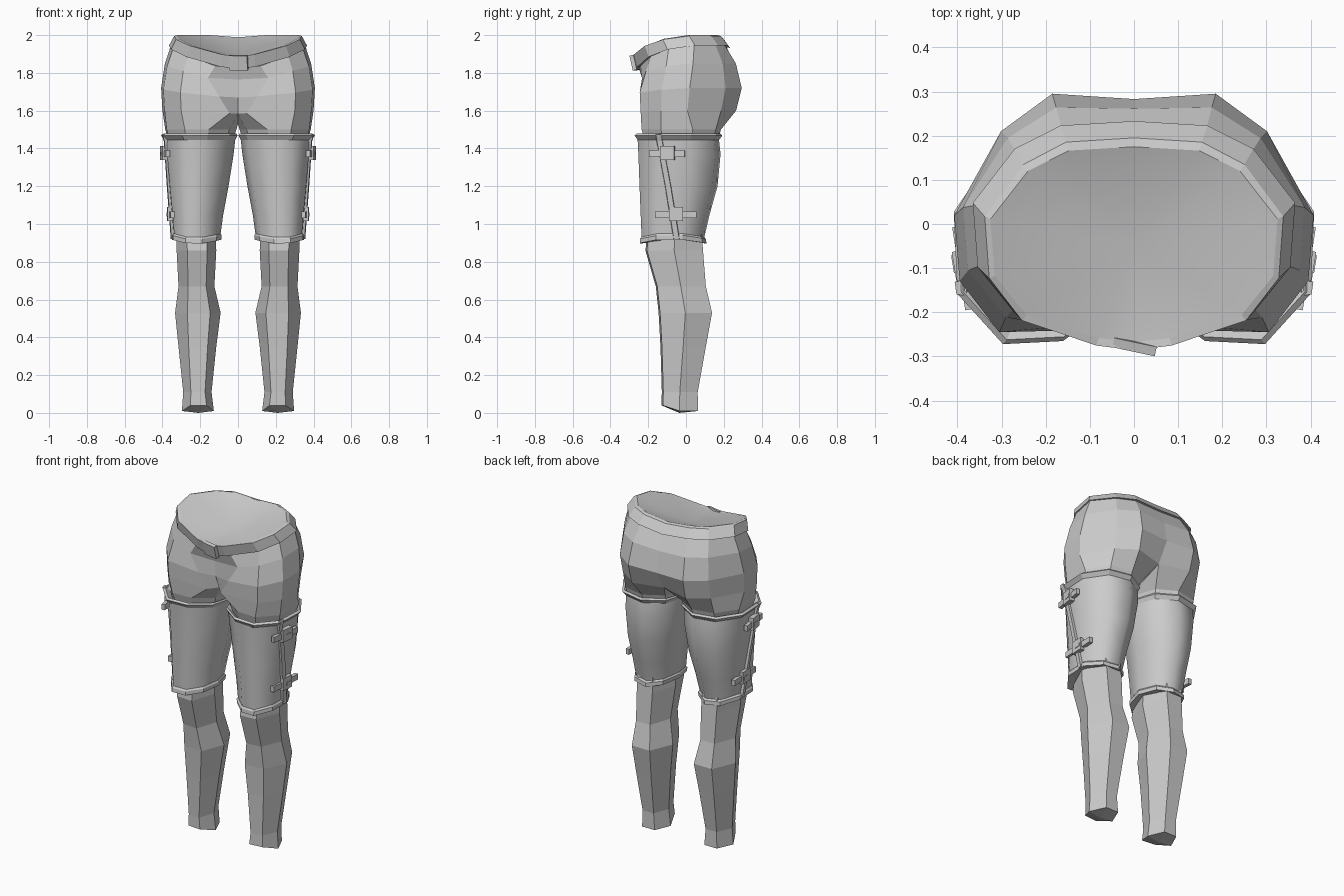
import bpy, bmesh, math
from mathutils import Matrix

if "Cube" in bpy.data.objects:
    bpy.data.objects.remove(bpy.data.objects["Cube"])

cloth = bpy.data.materials.new("plain_grey")
cloth.diffuse_color = (0.6, 0.6, 0.6, 1)
cloth.use_nodes = True
cloth.node_tree.nodes["Principled BSDF"].inputs["Base Color"].default_value = cloth.diffuse_color


def finish(name, bm, mirror=True):
    """Turn a bmesh into an object, mirrored across x = 0."""
    bmesh.ops.recalc_face_normals(bm, faces=bm.faces)
    me = bpy.data.meshes.new(name)
    bm.to_mesh(me)
    bm.free()
    me.materials.append(cloth)
    ob = bpy.data.objects.new(name, me)
    bpy.context.collection.objects.link(ob)
    if mirror:
        mod = ob.modifiers.new("mirror", 'MIRROR')
        mod.use_clip = True
        mod.merge_threshold = 0.0005
    return ob


def bridge(bm, a, b, closed=True, smooth=False):
    n = len(a)
    for i in range(n if closed else n - 1):
        j = (i + 1) % n
        bm.faces.new((a[i], a[j], b[j], b[i])).smooth = smooth


def add_ring(bm, pts):
    return [bm.verts.new(p) for p in pts]


def loft(bm, rings, start=None, smooth_rows=()):
    """Join closed rings in order and return the last one."""
    prev = start
    for row, pts in enumerate(rings):
        cur = add_ring(bm, pts)
        if prev:
            bridge(bm, prev, cur, True, row in smooth_rows)
        prev = cur
    return prev


def box(bm, center, size, rot):
    m = Matrix.Translation(center) @ rot @ Matrix.Diagonal((*size, 1))
    bmesh.ops.create_cube(bm, size=1, matrix=m)


# Thigh outline in unit space, stretched to a box at each level
thigh_u = (-.8, -.22, .45, .96, 1, .55, -.15, -.75, -1)
thigh_v = (-.6, -.97, -1, -.51, .29, .87, 1, .69, .02)


def thigh_ring(z, x0, x1, y0, y1, lift=0):
    return [((x0 + x1 + u * (x1 - x0)) / 2, (y0 + y1 + v * (y1 - y0)) / 2,
             z + lift * max(0, (abs(u) - .4) / .6)) for u, v in zip(thigh_u, thigh_v)]


# Hips: half outline from front centre to back centre, blending waist to hip
hip_u = (0, .26, .75, .97, 1, .74, .455, 0)
waist_v = (-1, -.955, -.72, -.32, .26, .75, .96, 1)
hip_v = (-.89, -.98, -1, -.57, -.02, .685, 1, .955)
slope = (1, .9, .48, .17, 0, 0, 0, .1)


def hip_ring(z, drop, w, y0, y1, blend, pull, groin):
    """groin is the x of the crease between belly and thigh."""
    pts = []
    for i, (u, a, b, t) in enumerate(zip(hip_u, waist_v, hip_v, slope)):
        v = a + (b - a) * blend
        y = (y0 + y1 + v * (y1 - y0)) / 2
        if u == 0:
            y -= math.copysign(pull, v)
        pts.append((groin if i == 1 else w * u, y, z - drop * t))
    return pts


bm = bmesh.new()
rings = [add_ring(bm, hip_ring(*level)) for level in (
    (2.0, .115, .325, -.268, .175, 0, 0, .08),       # waist rim
    (1.995, .108, .338, -.286, .195, 0, 0, .085),    # waistband top
    (1.945, .125, .365, -.268, .233, 0, 0, .09),     # waistband bottom
    (1.947, .122, .355, -.25, .215, 0, 0, .12),      # hips
    (1.85, .085, .387, -.24, .268, .6, 0, .16),
    (1.72, .05, .407, -.245, .295, 1, 0, .10),
    (1.60, .015, .40, -.24, .265, 1, .04, .045))]
for a, b in zip(rings, rings[1:]):
    bridge(bm, a, b, False)
# crotch point closes the ring, then the thigh runs into the guard
crotch = rings[-1] + [bm.verts.new((0, -.02, 1.53))]
end = loft(bm, [thigh_ring(1.50, .008, .385, -.235, .185),
                thigh_ring(1.38, .05, .35, -.20, .15)], crotch)
bm.faces.new(end)
# sagging top inside the waist
mid = bm.verts.new((0, -.05, 1.90))
for a, b in zip(rings[0], rings[0][1:]):
    bm.faces.new((a, b, mid)).smooth = True
finish("hips", bm)


# Lower legs: six-sided
def calf_ring(z, x0, x1, y0, y1):
    side, low, w = y0 + .5 * (y1 - y0), (.03 if z < .1 else 0), x1 - x0
    return [(x0 + .23 * w, y0, z), (x0 + .73 * w, y0 + .008, z), (x1, side, z - low),
            (x0 + .74 * w, y1, z - low), (x0 + .24 * w, y1, z - low), (x0, side, z - low)]


bm = bmesh.new()
end = loft(bm, [calf_ring(*level) for level in (
    (.99, .12, .33, -.20, .08), (.86, .115, .325, -.215, .09),
    (.67, .125, .315, -.16, .105), (.53, .092, .333, -.145, .138),
    (.35, .115, .315, -.135, .105), (.11, .14, .29, -.128, .062),
    (.04, .128, .297, -.13, .063))])
sole = bm.verts.new((.21, -.035, 0))
for i in range(6):
    bm.faces.new((end[i], end[(i + 1) % 6], sole))
finish("lower_leg", bm)

# Thigh guards: flat flared rims, smooth wall
bm = bmesh.new()
end = loft(bm, [thigh_ring(*level) for level in (
    (1.455, .04, .365, -.235, .155),
    (1.478, .008, .395, -.262, .183),
    (1.468, .003, .408, -.272, .192),
    (1.445, .015, .388, -.256, .175),
    (1.37, .023, .382, -.252, .183),
    (1.20, .05, .367, -.246, .167),
    (1.05, .078, .352, -.240, .125),
    (.93, .092, .343, -.235, .097, .02),
    (.92, .086, .350, -.243, .106, .02),
    (.897, .088, .350, -.245, .108, .02),
    (.90, .12, .315, -.21, .075, .02))], None, (4, 5, 6, 7))
bm.faces.new(end)
finish("thigh_guard", bm)

# Slanted seam strip down the outer side of the guard
bm = bmesh.new()
loft(bm, [[(x - .015, y - .018, z), (x + .008, y - .014, z),
           (x + .012, y + .014, z), (x - .015, y + .018, z)]
          for z, x, y in ((1.475, .394, -.145), (1.44, .381, -.14),
                          (1.2, .365, -.095), (.92, .344, -.05))])
bmesh.ops.holes_fill(bm, edges=bm.edges)
finish("guard_seam", bm)

# Strap buckles over the seam: strap, solid plate, pin
for name, x, y, z, length, turn in (("upper_buckle", .386, -.10, 1.372, .19, -9),
                                    ("lower_buckle", .353, -.055, 1.05, .22, -3)):
    rot = Matrix.Rotation(math.radians(turn), 4, 'Z')
    bm = bmesh.new()
    box(bm, (x, y, z), (.022, length, .034), rot)
    box(bm, (x + .006, y + .002, z + .004), (.03, .075, .074), rot)
    box(bm, (x + .018, y + .01, z), (.014, .04, .02), rot)
    finish(name, bm)

# Waist clasp, slightly turned
bm = bmesh.new()
turn = Matrix.Rotation(math.radians(-12), 4, 'Z') @ Matrix.Rotation(math.radians(13), 4, 'X')
box(bm, (.003, -.27, 1.854), (.098, .022, .08), turn)
finish("waist_clasp", bm, False)
